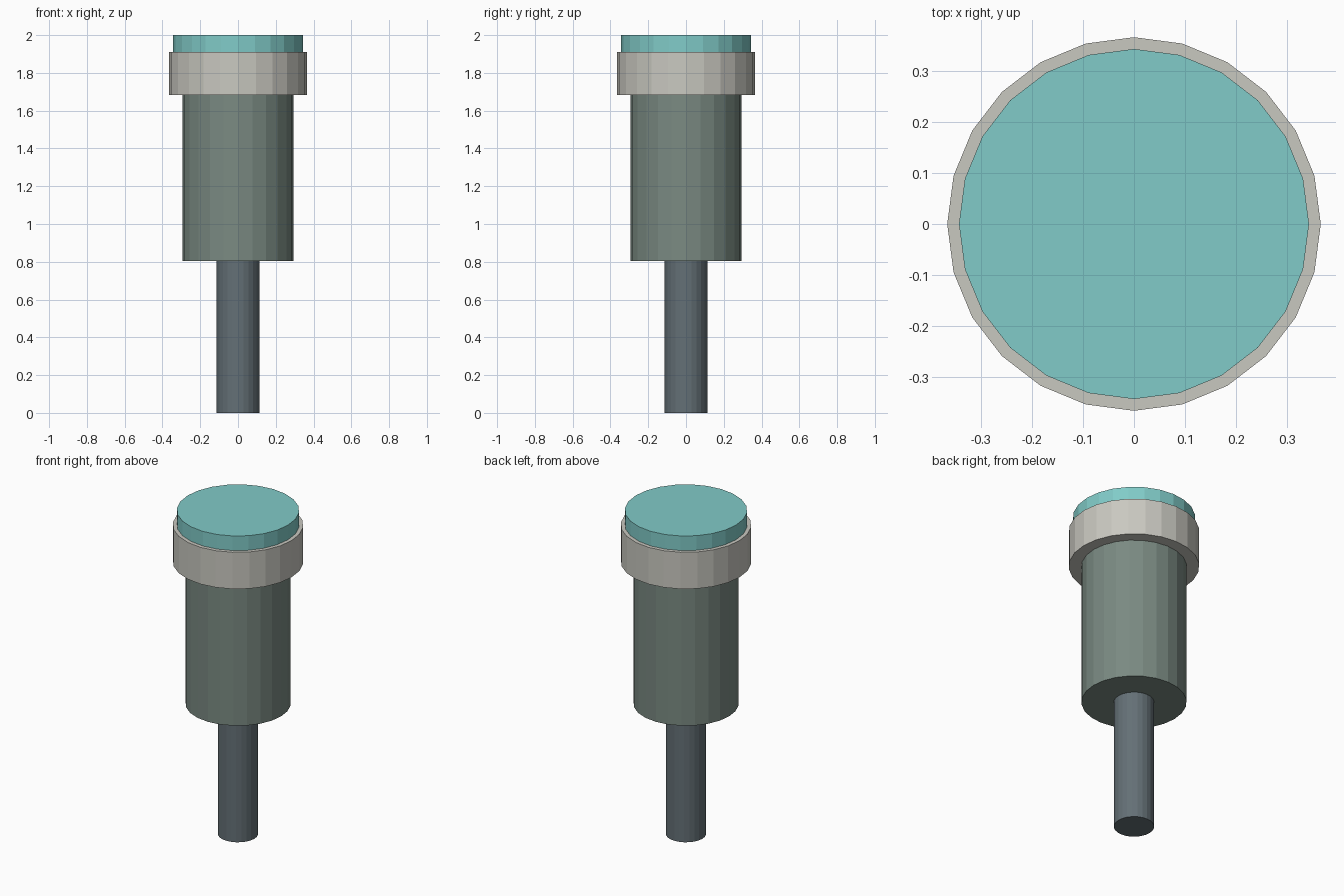
import bpy

# Remove the default cube
cube = bpy.data.objects.get("Cube")
if cube:
    bpy.data.objects.remove(cube, do_unlink=True)


def linear(c):
    c /= 255
    return c / 12.92 if c <= 0.04045 else ((c + 0.055) / 1.055) ** 2.4


def material(name, rgb):
    mat = bpy.data.materials.new(name)
    mat.use_nodes = True
    colour = (*[linear(c) for c in rgb], 1)
    mat.diffuse_color = colour
    mat.node_tree.nodes["Principled BSDF"].inputs["Base Color"].default_value = colour
    return mat


def cylinder(name, radius, bottom, top, mat):
    """Flat-shaded upright cylinder with corners on the x and y axes."""
    bpy.ops.mesh.primitive_cylinder_add(
        vertices=24, radius=radius, depth=top - bottom,
        location=(0, 0, (bottom + top) / 2))
    obj = bpy.context.object
    obj.name = name
    obj.data.materials.append(mat)
    return obj


# Thin stem at the bottom
cylinder("stem", 0.113, 0, 0.805, material("slate grey", (100, 112, 118)))
# Main barrel
cylinder("barrel", 0.295, 0.805, 1.683, material("grey green", (122, 138, 130)))
# Wide collar around the top
cylinder("collar", 0.366, 1.683, 1.91, material("warm light grey", (201, 200, 192)))
# Coloured end cap
cylinder("end_cap", 0.343, 1.91, 2.0, material("pale teal", (129, 203, 200)))
